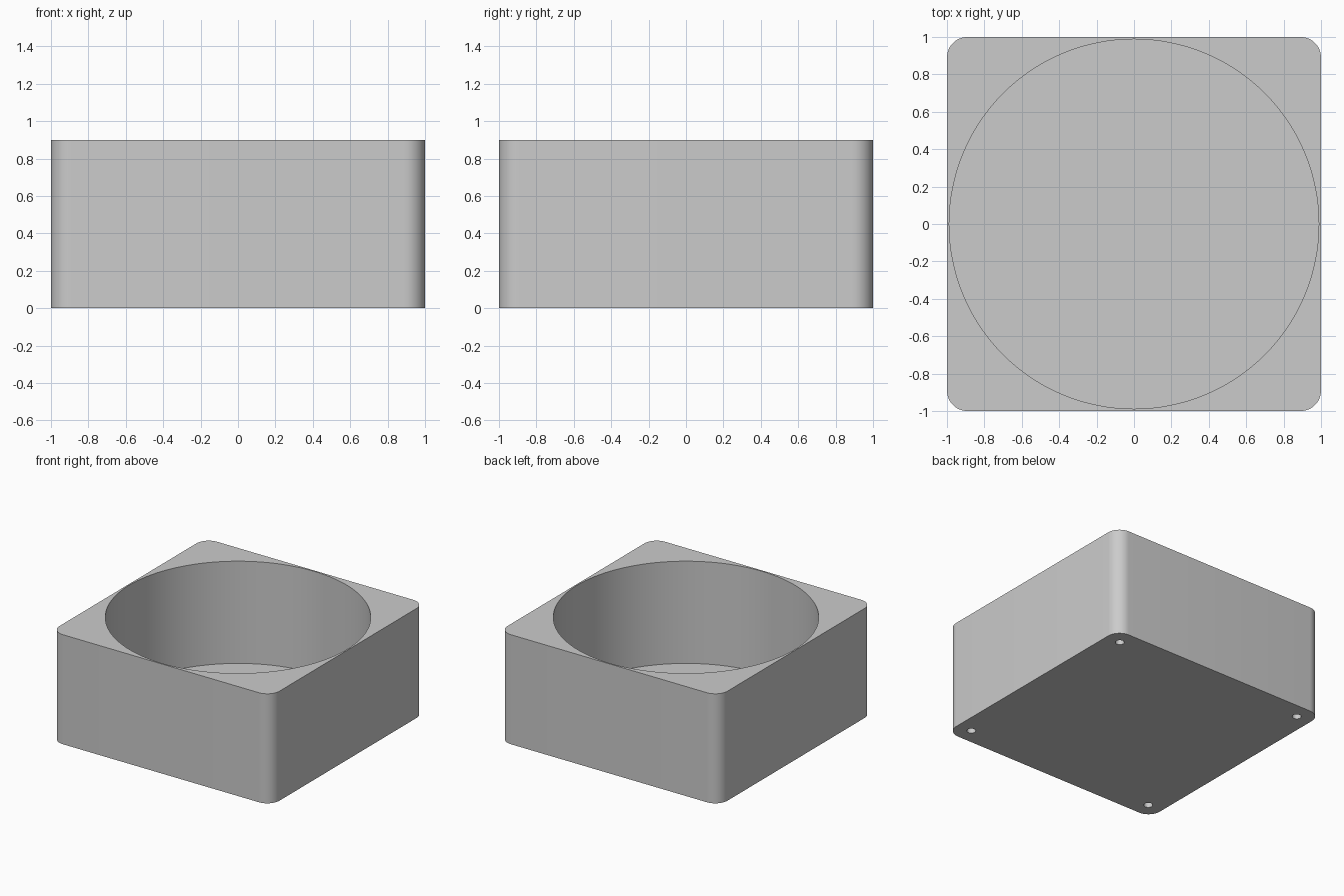
import bpy, bmesh

HEIGHT, CORNER = 0.9, 0.11
BORE_RADIUS, FLOOR = 0.988, 0.06
HOLE_RADIUS, HOLE_OFFSET, HOLE_DEPTH = 0.034, 0.87, 0.2

cube = bpy.data.objects.get("Cube")
if cube:
    bpy.data.objects.remove(cube, do_unlink=True)

grey = bpy.data.materials.new("plain_grey")
grey.use_nodes = True
colour = (0.6, 0.6, 0.6, 1)
grey.diffuse_color = colour
grey.node_tree.nodes["Principled BSDF"].inputs["Base Color"].default_value = colour


def make_object(name, bm):
    mesh = bpy.data.meshes.new(name)
    bm.to_mesh(mesh)
    bm.free()
    mesh.materials.append(grey)
    obj = bpy.data.objects.new(name, mesh)
    bpy.context.collection.objects.link(obj)
    return obj


def cut_cylinder(body, name, x, y, radius, bottom, top, sides):
    """Cut an upright round hole into the body."""
    bm = bmesh.new()
    bmesh.ops.create_cone(bm, cap_ends=True, segments=sides, radius1=radius,
                          radius2=radius, depth=top - bottom)
    bmesh.ops.translate(bm, verts=bm.verts, vec=(x, y, (top + bottom) / 2))
    cutter = make_object(name, bm)
    cutter.hide_render = True
    mod = body.modifiers.new(name, "BOOLEAN")
    mod.operation, mod.solver, mod.object = "DIFFERENCE", "EXACT", cutter
    bpy.ops.object.modifier_apply(modifier=mod.name)
    bpy.data.objects.remove(cutter, do_unlink=True)


# Square block with rounded upright edges
bm = bmesh.new()
bmesh.ops.create_cube(bm, size=1)
bmesh.ops.scale(bm, verts=bm.verts, vec=(2, 2, HEIGHT))
bmesh.ops.translate(bm, verts=bm.verts, vec=(0, 0, HEIGHT / 2))
upright = [e for e in bm.edges if abs(e.verts[0].co.z - e.verts[1].co.z) > 0.1]
bmesh.ops.bevel(bm, geom=upright, offset=CORNER, segments=12, profile=0.5,
                affect="EDGES")
body = make_object("housing", bm)
bpy.ops.object.select_all(action="DESELECT")
body.select_set(True)
bpy.context.view_layer.objects.active = body

# Wide round well, open at the top
cut_cylinder(body, "well_cutter", 0, 0, BORE_RADIUS, FLOOR, HEIGHT + 0.2, 128)

# Blind screw holes in the underside
for sx in (-1, 1):
    for sy in (-1, 1):
        cut_cylinder(body, "screw_hole_cutter", sx * HOLE_OFFSET,
                     sy * HOLE_OFFSET, HOLE_RADIUS, -0.1, HOLE_DEPTH, 32)

bpy.ops.object.shade_smooth_by_angle()
